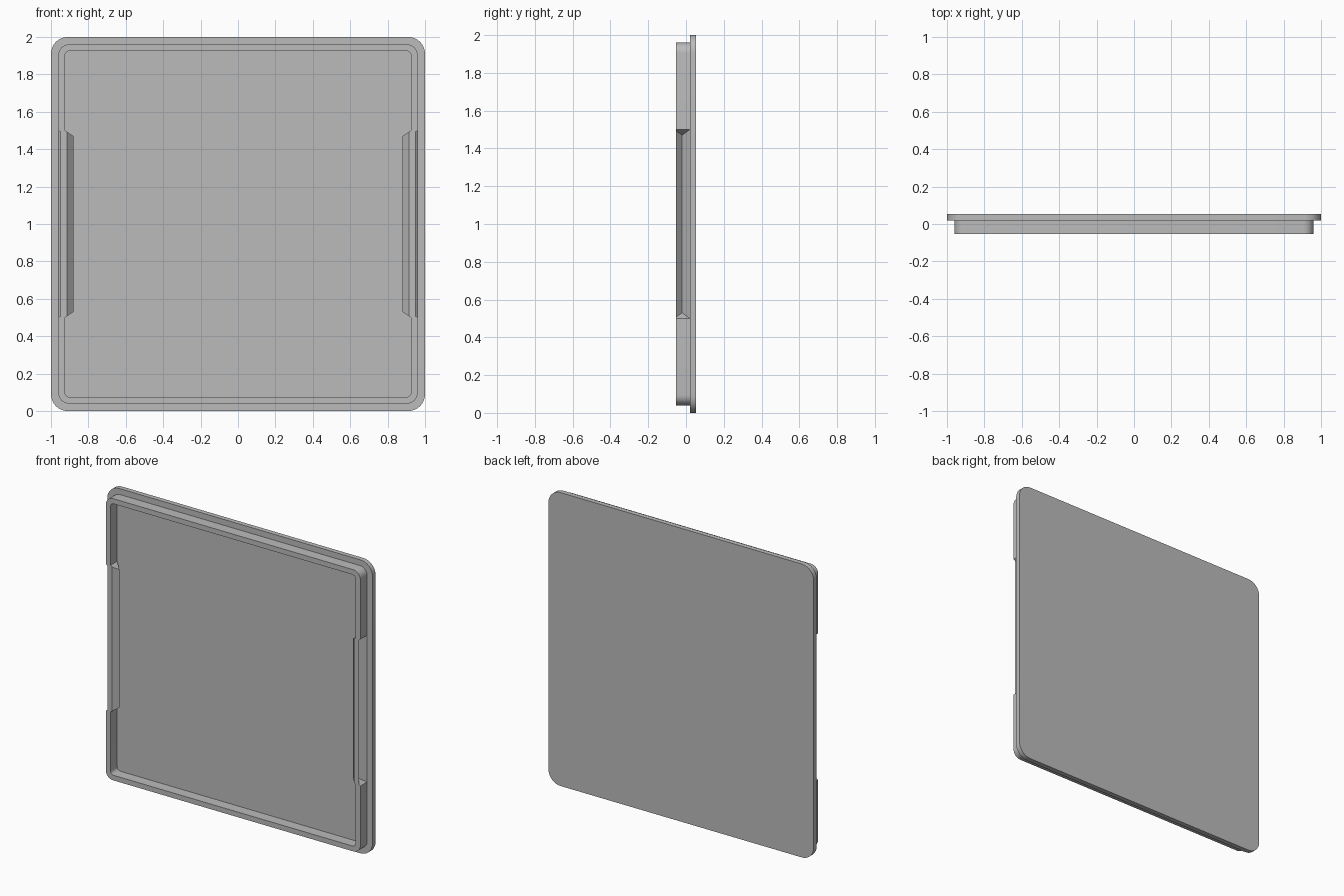
import bpy
import bmesh
from math import cos, sin, pi

cube = bpy.data.objects.get("Cube")
if cube:
    bpy.data.objects.remove(cube, do_unlink=True)

FRONT, STEP, BACK = -0.053, 0.02, 0.053   # depth of rim front, plate front, plate back
RIM_OUT, RIM_IN = 0.96, 0.925             # half sizes of the rim

grey = bpy.data.materials.new("plain grey")
grey.use_nodes = True
colour = (0.5, 0.5, 0.5, 1)
grey.diffuse_color = colour
grey.node_tree.nodes["Principled BSDF"].inputs["Base Color"].default_value = colour


def make_object(name, bm):
    bmesh.ops.recalc_face_normals(bm, faces=bm.faces)
    mesh = bpy.data.meshes.new(name)
    bm.to_mesh(mesh)
    bm.free()
    mesh.materials.append(grey)
    obj = bpy.data.objects.new(name, mesh)
    bpy.context.collection.objects.link(obj)
    return obj


def rounded_loop(bm, half, radius, y, steps=8):
    """Rounded square of vertices in the xz plane, centred on z = 1."""
    verts = []
    for quarter in range(4):
        mid = pi / 4 + quarter * pi / 2
        cx = (half - radius) * (1 if cos(mid) > 0 else -1)
        cz = (half - radius) * (1 if sin(mid) > 0 else -1)
        for i in range(steps + 1):
            a = (quarter + i / steps) * pi / 2
            verts.append(bm.verts.new((cx + radius * cos(a), y, 1 + cz + radius * sin(a))))
    return verts


def bridge(bm, a, b):
    for i in range(len(a)):
        j = (i + 1) % len(a)
        bm.faces.new((a[i], a[j], b[j], b[i]))


def wedge(name, side, section):
    """Hull of (x, y, half height) points, mirrored above and below z = 1."""
    bm = bmesh.new()
    for x, y, h in section:
        for s in (-1, 1):
            bm.verts.new((side * x, y, 1 + s * h))
    bmesh.ops.convex_hull(bm, input=bm.verts[:])
    obj = make_object(name, bm)
    obj.hide_render = True
    obj.hide_set(True)
    return obj


# Flat plate with rounded corners
bm = bmesh.new()
near = rounded_loop(bm, 1.0, 0.09, STEP)
far = rounded_loop(bm, 1.0, 0.09, BACK)
bridge(bm, near, far)
bm.faces.new(near)
bm.faces.new(far)
plate = make_object("lid_plate", bm)

# Raised rim, a closed square ring
bm = bmesh.new()
loops = [rounded_loop(bm, RIM_OUT, 0.055, FRONT), rounded_loop(bm, RIM_OUT, 0.055, STEP),
         rounded_loop(bm, RIM_IN, 0.025, STEP), rounded_loop(bm, RIM_IN, 0.025, FRONT)]
for i in range(4):
    bridge(bm, loops[i], loops[(i + 1) % 4])
rim = make_object("lid_rim", bm)

# Finger grips: a ridge inside each side wall and a matching V groove outside
helpers = []
for label, side in (("left", 1), ("right", -1)):
    ridge = wedge(label + "_grip_ridge", side, [
        (RIM_IN + 0.01, FRONT, 0.5), (RIM_IN + 0.01, STEP, 0.5),
        (RIM_IN, FRONT, 0.5), (RIM_IN, STEP, 0.5),
        (RIM_IN - 0.012, FRONT, 0.492), (RIM_IN - 0.045, -0.02, 0.47)])
    groove = wedge(label + "_grip_groove", side, [
        (RIM_OUT + 0.009, -0.073, 0.506), (RIM_OUT + 0.009, 0.028, 0.506),
        (RIM_OUT - 0.045, -0.02, 0.47)])
    helpers += [(ridge, "UNION"), (groove, "DIFFERENCE")]

for helper, operation in helpers:
    mod = rim.modifiers.new(helper.name, "BOOLEAN")
    mod.operation = operation
    mod.solver = "EXACT"
    mod.object = helper

# Apply the grips, then drop the helpers
bpy.context.view_layer.update()
shaped = bpy.data.meshes.new_from_object(
    rim.evaluated_get(bpy.context.evaluated_depsgraph_get()))
rim.modifiers.clear()
rim.data = shaped
for helper, _ in helpers:
    bpy.data.objects.remove(helper, do_unlink=True)

# Smooth rounded corners, crisp edges
bpy.ops.object.select_all(action="DESELECT")
for obj in (plate, rim):
    obj.select_set(True)
bpy.context.view_layer.objects.active = plate
bpy.ops.object.shade_smooth_by_angle(angle=pi / 7)
